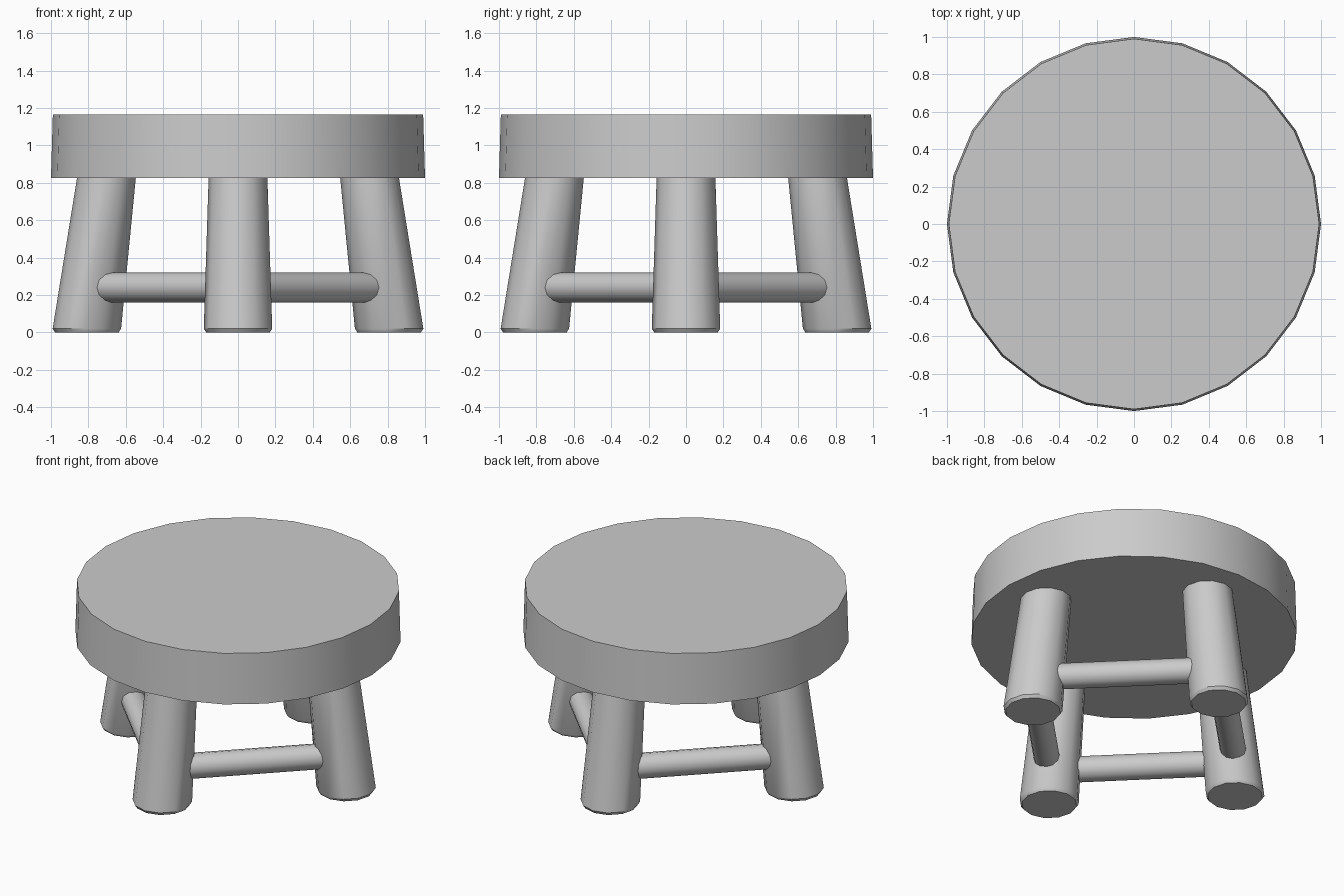
import bpy, bmesh
from math import cos, sin, pi, radians
from mathutils import Vector, Matrix

if "Cube" in bpy.data.objects:
    bpy.data.objects.remove(bpy.data.objects["Cube"])


def finish(name, bm):
    bmesh.ops.recalc_face_normals(bm, faces=bm.faces)
    me = bpy.data.meshes.new(name)
    bm.to_mesh(me)
    bm.free()
    ob = bpy.data.objects.new(name, me)
    bpy.context.collection.objects.link(ob)
    bpy.ops.object.select_all(action='DESELECT')
    ob.select_set(True)
    bpy.context.view_layer.objects.active = ob
    bpy.ops.object.shade_smooth_by_angle(angle=radians(35))
    return ob


def stack(name, rings, sides, turn=0.0):
    """Loft horizontal rings given as (x, z, radius), capped, turned about z."""
    bm = bmesh.new()
    loops = [[bm.verts.new((x + r * cos(2 * pi * i / sides), r * sin(2 * pi * i / sides), z))
              for i in range(sides)] for x, z, r in rings]
    for a, b in zip(loops, loops[1:]):
        for i in range(sides):
            j = (i + 1) % sides
            bm.faces.new((a[i], a[j], b[j], b[i]))
    bm.faces.new(loops[0])
    bm.faces.new(loops[-1])
    bm.transform(Matrix.Rotation(turn, 4, 'Z'))
    return finish(name, bm)


def rod(name, p, q, radius, sides):
    p, q = Vector(p), Vector(q)
    d = q - p
    bm = bmesh.new()
    bmesh.ops.create_cone(bm, cap_ends=True, segments=sides, radius1=radius,
                          radius2=radius, depth=d.length)
    bm.transform(Matrix.Translation((p + q) / 2) @ d.to_track_quat('Z', 'Y').to_matrix().to_4x4())
    return finish(name, bm)


# Round seat, slightly narrower at the top
stack("seat", [(0, 0.825, 1.0), (0, 1.165, 0.99)], 24)

# Splayed tapered legs with a small chamfer at the foot
names = ["right", "back", "left", "front"]
for k, side in enumerate(names):
    stack(side + "_leg", [(0.808, 0, 0.17), (0.808, 0.02, 0.183), (0.703, 0.83, 0.157)],
          12, k * pi / 2)

# Stretchers between neighbouring legs
for k, side in enumerate(names):
    a, b = k * pi / 2, (k + 1) * pi / 2
    R = 0.81
    p = Vector((R * cos(a), R * sin(a), 0.24))
    q = Vector((R * cos(b), R * sin(b), 0.24))
    rod(f"{side}_{names[(k + 1) % 4]}_stretcher", p.lerp(q, 0.04), q.lerp(p, 0.04), 0.08, 12)
